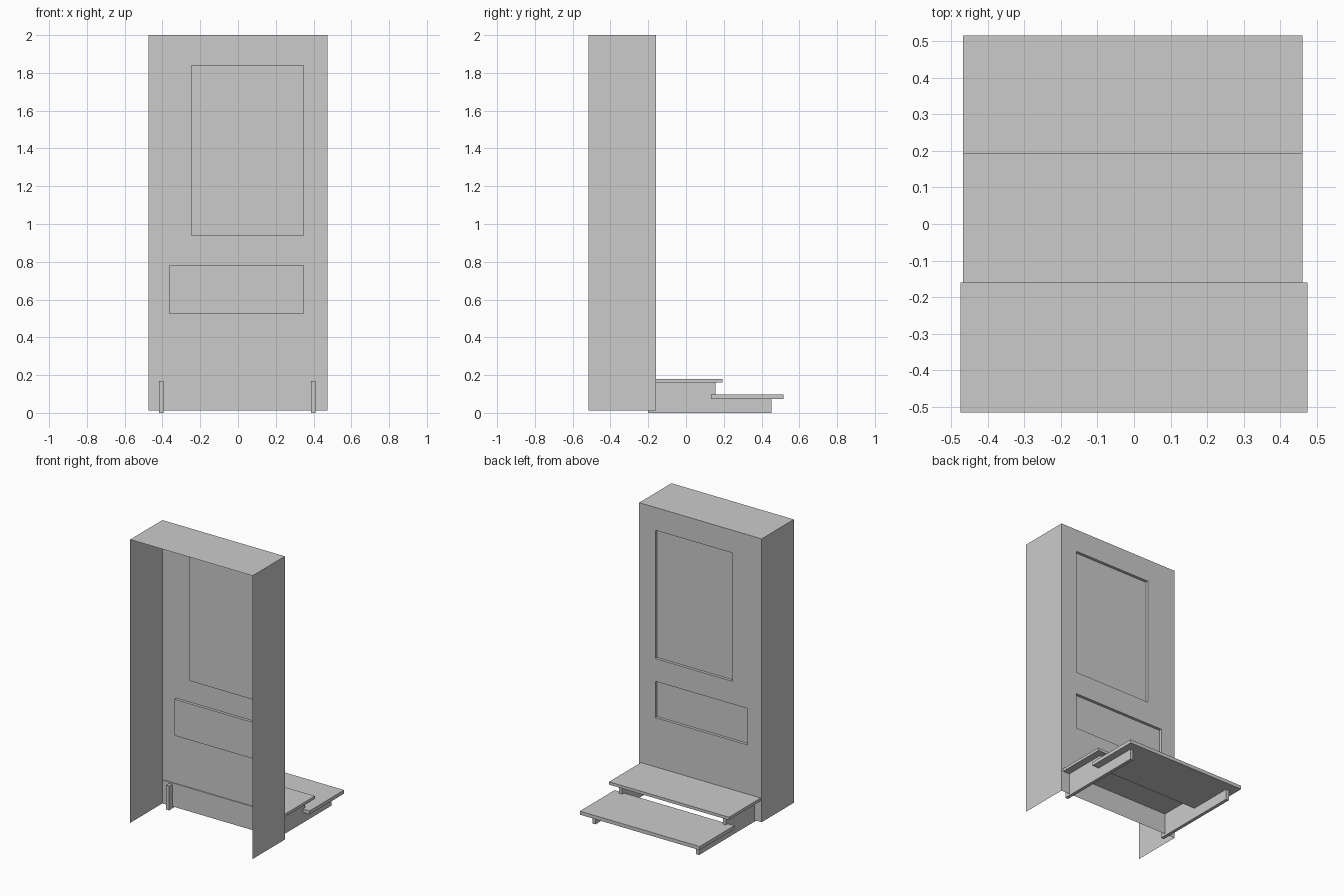
import bpy, bmesh

if "Cube" in bpy.data.objects:
    bpy.data.objects.remove(bpy.data.objects["Cube"])

X, Y0, Y1, Z0, Z1 = 0.475, -0.517, -0.16, 0.012, 2.0
RECESS = 0.02


def make_object(name, quads):
    """Mesh from lists of polygon corners, welded at shared corners."""
    bm = bmesh.new()
    for q in quads:
        bm.faces.new([bm.verts.new(c) for c in q])
    bmesh.ops.remove_doubles(bm, verts=bm.verts, dist=1e-5)
    me = bpy.data.meshes.new(name)
    bm.to_mesh(me)
    bm.free()
    ob = bpy.data.objects.new(name, me)
    bpy.context.collection.objects.link(ob)
    return ob


def box(name, lo, hi):
    bm = bmesh.new()
    bmesh.ops.create_cube(bm, size=1)
    for v in bm.verts:
        v.co = [(l + h) / 2 + c * (h - l) for l, h, c in zip(lo, hi, v.co)]
    me = bpy.data.meshes.new(name)
    bm.to_mesh(me)
    bm.free()
    ob = bpy.data.objects.new(name, me)
    bpy.context.collection.objects.link(ob)
    return ob


def panel(x0, x1, z0, z1, y):
    # rectangle facing +y
    return [(x1, y, z0), (x0, y, z0), (x0, y, z1), (x1, y, z1)]


# Thin surround: two sides and a top, open at the front and bottom
make_object("surround", [
    [(-X, Y1, Z0), (-X, Y0, Z0), (-X, Y0, Z1), (-X, Y1, Z1)],
    [(X, Y0, Z0), (X, Y1, Z0), (X, Y1, Z1), (X, Y0, Z1)],
    [(-X, Y0, Z1), (X, Y0, Z1), (X, Y1, Z1), (-X, Y1, Z1)],
])

# Door sheet with two recessed panels (x0, x1, z0, z1)
windows = [(-0.365, 0.35, 0.525, 0.78), (-0.25, 0.35, 0.94, 1.84)]
faces, z = [], Z0
for x0, x1, z0, z1 in windows:
    faces += [panel(-X, X, z, z0, Y1), panel(-X, x0, z0, z1, Y1),
              panel(x1, X, z0, z1, Y1)]
    z = z1
    outer, inner = panel(x0, x1, z0, z1, Y1), panel(x0, x1, z0, z1, Y1 - RECESS)
    faces.append(inner)
    for i in range(4):
        j = (i + 1) % 4
        faces.append([outer[i], outer[j], inner[j], inner[i]])
faces.append(panel(-X, X, z, Z1, Y1))
make_object("door", faces)

# Treads
box("upper_tread", (-0.468, -0.165, 0.16), (0.462, 0.193, 0.18))
box("lower_tread", (-0.468, 0.133, 0.073), (0.462, 0.517, 0.098))

# Stepped stringers, running slightly through the door
profile = [(-0.2, 0), (0.452, 0), (0.452, 0.085), (0.155, 0.085),
           (0.155, 0.17), (-0.2, 0.17)]
for side, x0, x1 in (("left", -0.418, -0.395), ("right", 0.387, 0.41)):
    a = [(x0, y, z) for y, z in profile]
    b = [(x1, y, z) for y, z in profile]
    n = len(profile)
    make_object(side + "_stringer", [a[::-1], b] + [
        [a[i], a[(i + 1) % n], b[(i + 1) % n], b[i]] for i in range(n)])
